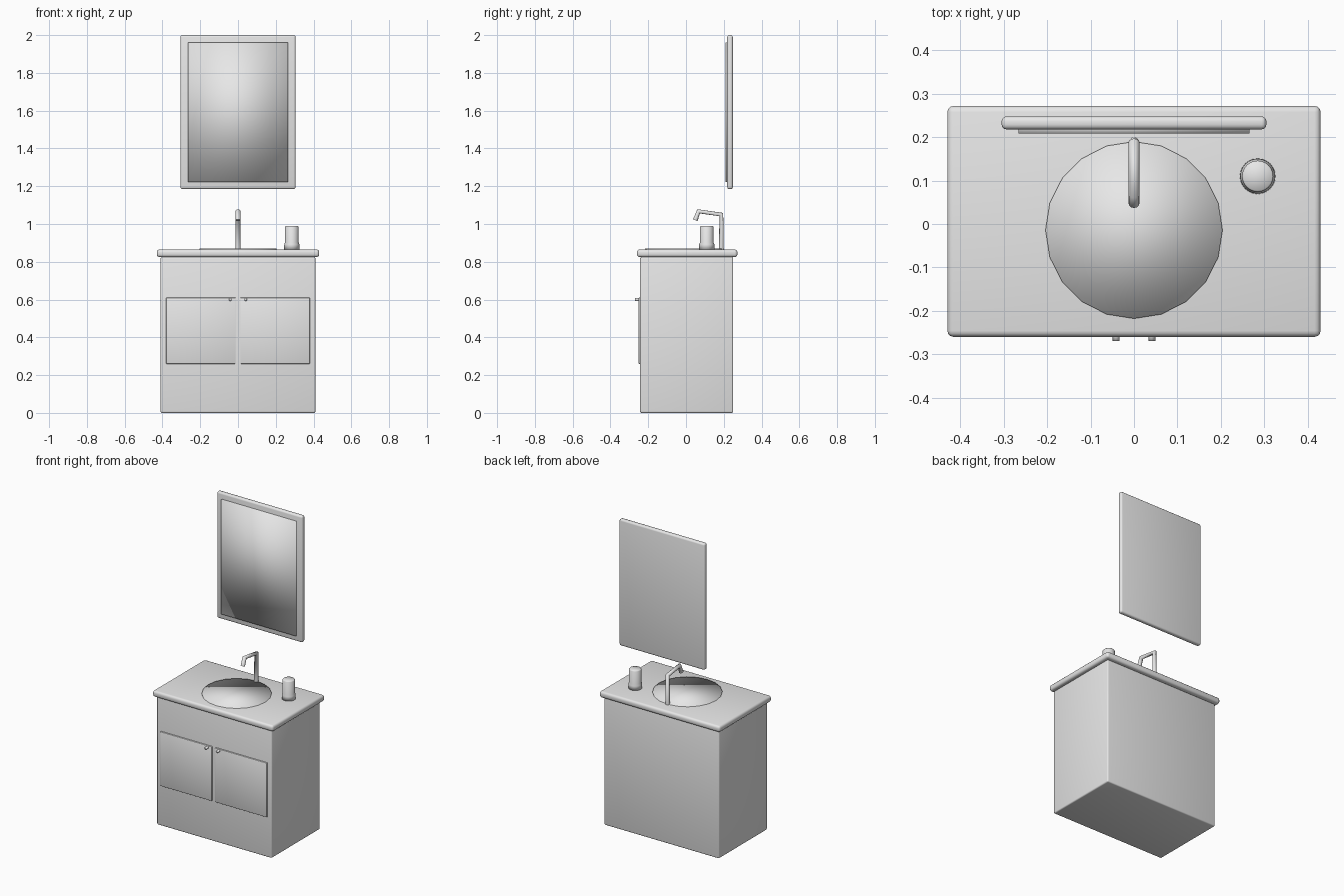
import bpy
import bmesh
from math import pi
from mathutils import Matrix, Vector

cube = bpy.data.objects.get("Cube")
if cube:
    bpy.data.objects.remove(cube, do_unlink=True)

GREY = (0.8, 0.8, 0.8, 1.0)
grey = bpy.data.materials.new("plain_grey")
grey.use_nodes = True
grey.diffuse_color = GREY
grey.node_tree.nodes["Principled BSDF"].inputs["Base Color"].default_value = GREY


def add_mesh(name, bm):
    """Turn a bmesh into a smooth-shaded grey object."""
    bmesh.ops.recalc_face_normals(bm, faces=bm.faces)
    for face in bm.faces:
        face.smooth = True
    mesh = bpy.data.meshes.new(name)
    bm.to_mesh(mesh)
    bm.free()
    mesh.materials.append(grey)
    obj = bpy.data.objects.new(name, mesh)
    bpy.context.collection.objects.link(obj)
    return obj


def box(name, low, high, bevel=0.0, segments=3):
    """Box between two corners, with optional rounded edges."""
    low, high = Vector(low), Vector(high)
    bm = bmesh.new()
    bmesh.ops.create_cube(bm, size=1)
    bmesh.ops.scale(bm, vec=high - low, verts=bm.verts)
    bmesh.ops.translate(bm, vec=(low + high) / 2, verts=bm.verts)
    obj = add_mesh(name, bm)
    if bevel:
        mod = obj.modifiers.new("rounded_edges", "BEVEL")
        mod.width = bevel
        mod.segments = segments
    return obj


def cylinder(name, centre, radius, depth, sides, turn=None):
    bm = bmesh.new()
    matrix = Matrix.Translation(centre) @ (turn or Matrix.Identity(4))
    bmesh.ops.create_cone(bm, cap_ends=True, segments=sides, radius1=radius,
                          radius2=radius, depth=depth, matrix=matrix)
    return add_mesh(name, bm)


def lathe(name, centre, profile, sides):
    """Spin a (radius, height) profile around a vertical axis."""
    bm = bmesh.new()
    verts = [bm.verts.new((r, 0, z)) for r, z in profile]
    edges = [bm.edges.new(pair) for pair in zip(verts, verts[1:])]
    bmesh.ops.spin(bm, geom=verts + edges, cent=(0, 0, 0), axis=(0, 0, 1),
                   angle=2 * pi, steps=sides)
    bmesh.ops.remove_doubles(bm, verts=bm.verts, dist=0.0005)
    bmesh.ops.translate(bm, vec=centre, verts=bm.verts)
    return add_mesh(name, bm)


# Cabinet and counter
box("cabinet", (-0.41, -0.243, 0), (0.41, 0.25, 0.825), 0.008)
box("countertop", (-0.43, -0.26, 0.825), (0.43, 0.272, 0.865), 0.014)

# Doors with a knob near each inner top corner
turn_forward = Matrix.Rotation(pi / 2, 4, "X")
for side, sign in (("right", -1), ("left", 1)):
    inner, outer = sorted((sign * 0.012, sign * 0.38))
    box(side + "_door", (inner, -0.252, 0.26), (outer, -0.235, 0.61), 0.003, 2)
    cylinder(side + "_knob", (sign * 0.041, -0.256, 0.6), 0.008, 0.028, 16,
             turn_forward)

# Flush round basin
cylinder("basin", (0, -0.014, 0.86), 0.204, 0.018, 20)

# Angled tap swept along a bent path
curve = bpy.data.curves.new("tap", "CURVE")
curve.dimensions = "3D"
curve.bevel_depth = 0.013
curve.bevel_resolution = 4
curve.use_fill_caps = True
path = [(0.187, 0.86), (0.187, 1.05), (0.067, 1.067), (0.049, 1.02)]
spline = curve.splines.new("POLY")
spline.points.add(len(path) - 1)
for point, (y, z) in zip(spline.points, path):
    point.co = (0, y, z, 1)
curve.materials.append(grey)
bpy.context.collection.objects.link(bpy.data.objects.new("tap", curve))

# Cup with a wider foot
lathe("cup", (0.285, 0.11, 0.863),
      [(0, 0), (0.041, 0), (0.040, 0.03), (0.036, 0.04),
       (0.036, 0.122), (0.033, 0.126), (0, 0.126)], 24)

# Mirror on the wall behind
box("mirror_frame", (-0.305, 0.218, 1.185), (0.305, 0.248, 2.0), 0.011)
box("mirror_glass", (-0.266, 0.208, 1.223), (0.266, 0.23, 1.96))
